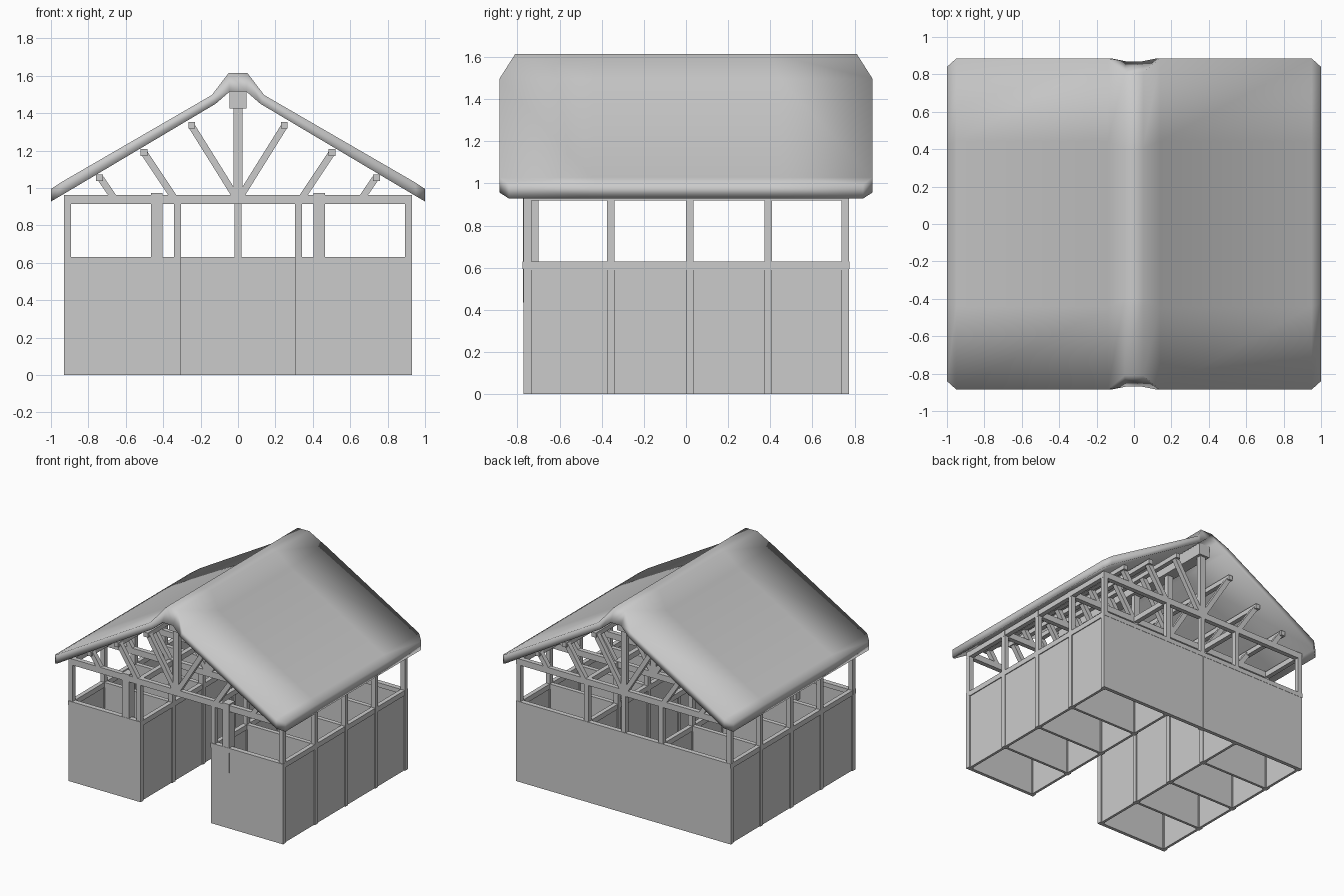
import bpy, bmesh, math
from mathutils import Matrix, Vector

if "Cube" in bpy.data.objects:
    bpy.data.objects.remove(bpy.data.objects["Cube"])

ROWS = [-0.752, -0.358, 0.018, 0.39, 0.755]   # post rows along y
T = 0.018                                     # half thickness of timber


def add_box(bm, x0, x1, y0, y1, z0, z1):
    m = Matrix.Translation(((x0 + x1) / 2, (y0 + y1) / 2, (z0 + z1) / 2))
    m = m @ Matrix.Diagonal((abs(x1 - x0), abs(y1 - y0), abs(z1 - z0), 1))
    bmesh.ops.create_cube(bm, size=1, matrix=m)


def add_strut(bm, a, b, y, w):
    d = Vector((b[0] - a[0], 0, b[1] - a[1]))
    m = Matrix.Translation(((a[0] + b[0]) / 2, y, (a[1] + b[1]) / 2))
    m = m @ Matrix.Rotation(math.atan2(d.x, d.z), 4, 'Y') @ Matrix.Diagonal((w, w, d.length, 1))
    bmesh.ops.create_cube(bm, size=1, matrix=m)


def finish(bm, name, smooth=False):
    bmesh.ops.recalc_face_normals(bm, faces=bm.faces)
    for f in bm.faces:
        f.smooth = smooth
    me = bpy.data.meshes.new(name)
    bm.to_mesh(me)
    bm.free()
    ob = bpy.data.objects.new(name, me)
    bpy.context.collection.objects.link(ob)
    return ob


# Posts: outer and aisle lines, plus one in the middle of the back wall
bm = bmesh.new()
for y in ROWS:
    for s in (-1, 1):
        for x in (0.912, 0.323):
            add_box(bm, s * x - T, s * x + T, y - T, y + T, 0, 0.915)
add_box(bm, -T, T, ROWS[-1] - T, ROWS[-1] + T, 0, 0.915)
finish(bm, "posts")

# Wall panels, stall dividers and the rails on top of them
panels, rails = bmesh.new(), bmesh.new()
for s in (-1, 1):
    for x in (0.912, 0.323):
        add_box(panels, s * x - 0.01, s * x + 0.01, ROWS[0], ROWS[-1], 0, 0.6)
        add_box(rails, s * x - 0.017, s * x + 0.017, ROWS[0], ROWS[-1], 0.59, 0.63)
    for y in ROWS[1:-1]:
        add_box(panels, s * 0.323, s * 0.912, y - 0.01, y + 0.01, 0, 0.6)
        add_box(rails, s * 0.323, s * 0.912, y - 0.017, y + 0.017, 0.59, 0.63)
    add_box(panels, s * 0.304, s * 0.931, -0.771, -0.745, 0, 0.6)
    add_box(rails, s * 0.304, s * 0.931, -0.775, -0.735, 0.595, 0.63)
    for x0, x1 in ((0.002, 0.321), (0.325, 0.931)):
        add_box(panels, s * x0, s * x1, 0.745, 0.774, 0, 0.6)
add_box(rails, -0.931, 0.931, 0.737, 0.776, 0.595, 0.63)
finish(panels, "wall_panels")
finish(rails, "wall_rails")

# Hanging planks on the front
bm = bmesh.new()
for s in (-1, 1):
    add_box(bm, s * 0.405, s * 0.465, -0.773, -0.70, 0.435, 0.972)
finish(bm, "front_planks")

# Roof trusses over each row of posts
bm = bmesh.new()
for y in ROWS:
    add_box(bm, -0.931, 0.931, y - T, y + T, 0.915, 0.963)
    add_box(bm, -0.024, 0.024, y - T, y + T, 0.96, 1.47)
    for s in (-1, 1):
        for a, b in (((0.01, 0.95), (0.247, 1.33)), ((0.343, 0.95), (0.503, 1.19)),
                     ((0.665, 0.95), (0.737, 1.055))):
            add_strut(bm, (s * a[0], a[1]), (s * b[0], b[1]), y, 0.036)
finish(bm, "trusses")

# Lengthwise timbers: wall plates, purlins and ridge beam
bm = bmesh.new()
for s in (-1, 1):
    for x in (0.912, 0.323):
        add_box(bm, s * x - T, s * x + T, ROWS[0], ROWS[-1], 0.918, 0.96)
    for x, z in ((0.247, 1.335), (0.503, 1.19), (0.74, 1.055)):
        add_box(bm, s * x - T, s * x + T, -0.79, 0.79, z - T, z + T)
add_box(bm, -0.046, 0.046, -0.79, 0.79, 1.425, 1.515)
finish(bm, "purlins_and_ridge")

# Roof shell: outer then inner profile as (x, z, half length)
outer = [(0.05, 1.615, 0.81), (0.14, 1.497, 0.885), (0.95, 1.028, 0.885), (1.0, 0.995, 0.84)]
inner = [(0.045, 1.515, 0.87), (0.12, 1.45, 0.885), (0.95, 0.957, 0.885), (1.0, 0.928, 0.84)]
bm = bmesh.new()


def full(p):
    return [(-x, z, h) for x, z, h in reversed(p)] + p


loop = full(outer) + full(inner)[::-1]
n = len(loop)
rings = [[bm.verts.new((x, k * h, z)) for x, z, h in loop] for k in (-1, -0.5, 0.5, 1)]
for a, b in zip(rings, rings[1:]):
    for i in range(n):
        j = (i + 1) % n
        bm.faces.new((a[i], a[j], b[j], b[i]))
for r in (rings[0], rings[-1]):
    for i in range(n // 2 - 1):
        bm.faces.new((r[i], r[i + 1], r[n - 2 - i], r[n - 1 - i]))
finish(bm, "roof", True)
